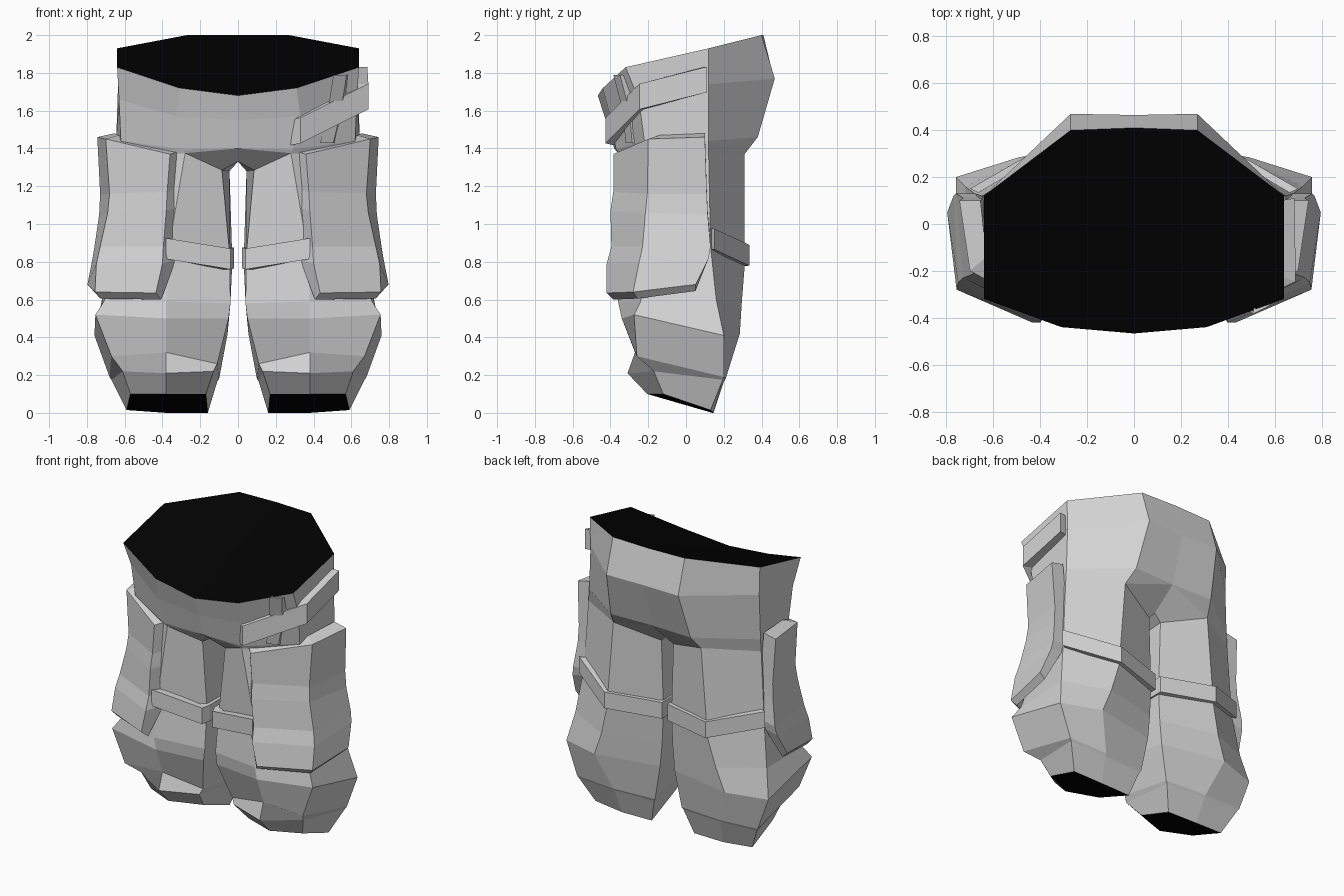
import bpy, bmesh
from mathutils import Vector

if "Cube" in bpy.data.objects:
    bpy.data.objects.remove(bpy.data.objects["Cube"])


def material(name, r, g, b):
    m = bpy.data.materials.new(name)
    m.diffuse_color = (r, g, b, 1)
    m.use_nodes = True
    m.node_tree.nodes["Principled BSDF"].inputs["Base Color"].default_value = m.diffuse_color
    return m


GREY = material("grey_cloth", 0.66, 0.66, 0.66)
BLACK = material("black_opening", 0.0005, 0.0005, 0.0005)


def build(name, verts, faces, dark=(), sides=(1, -1)):
    """Make a flat-shaded mesh from one half, repeated on the given x sides."""
    bm = bmesh.new()
    for s in sides:
        vs = [bm.verts.new((s * x, y, z)) for x, y, z in verts]
        for i, f in enumerate(faces):
            face = bm.faces.new([vs[k] for k in f])
            face.material_index = 1 if i in dark else 0
    bmesh.ops.remove_doubles(bm, verts=bm.verts, dist=0.0005)
    bmesh.ops.recalc_face_normals(bm, faces=bm.faces)
    me = bpy.data.meshes.new(name)
    bm.to_mesh(me)
    bm.free()
    me.materials.append(GREY)
    me.materials.append(BLACK)
    ob = bpy.data.objects.new(name, me)
    bpy.context.collection.objects.link(ob)
    return ob


def strips(rows, closed):
    """Quads joining consecutive rows of vertex indices."""
    faces = []
    for a, b in zip(rows, rows[1:]):
        n = len(a)
        for i in range(n if closed else n - 1):
            j = (i + 1) % n
            faces.append((a[i], a[j], b[j], b[i]))
    return faces


# --- Trousers: half hip rows run from front centre round the side to back centre
hip_rows = [
    [(0, -.467, 1.68), (.31, -.44, 1.72), (.64, -.32, 1.83),
     (.64, .12, 1.93), (.27, .40, 2.0), (0, .41, 2.0)],
    [(0, -.425, 1.55), (.33, -.40, 1.57), (.63, -.25, 1.66),
     (.635, .12, 1.74), (.27, .47, 1.77), (0, .465, 1.77)],
    [(0, -.38, 1.40), (.29, -.37, 1.395), (.62, -.22, 1.44),
     (.645, .12, 1.44), (.30, .38, 1.46), (0, .37, 1.46)],
]
# Leg rings: inner front, mid front, outer front, outer back, mid back, inner back
leg_rings = [
    [(.085, -.26, 1.285), (.28, -.36, 1.375), (.60, -.20, 1.36),
     (.65, .12, 1.36), (.33, .31, 1.37), (.045, .20, 1.28)],
    [(.045, -.27, .85), (.37, -.34, .85), (.62, -.21, .88),
     (.68, .13, .88), (.38, .31, .77), (.03, .20, .80)],
    [(.04, -.30, .58), (.38, -.36, .59), (.71, -.24, .59),
     (.72, .16, .60), (.43, .295, .58), (.04, .20, .58)],
    [(.05, -.30, .50), (.38, -.34, .50), (.755, -.275, .52),
     (.76, .20, .41), (.49, .285, .42), (.055, .20, .42)],
    [(.11, -.22, .26), (.38, -.27, .32), (.67, -.26, .30),
     (.68, .20, .19), (.40, .21, .18), (.10, .19, .18)],
    [(.13, -.23, .22), (.38, -.31, .21), (.61, -.17, .22),
     (.67, .195, .175), (.40, .20, .165), (.11, .185, .165)],
    [(.17, -.13, .10), (.38, -.205, .10), (.57, -.12, .10),
     (.59, .13, .015), (.38, .145, 0), (.16, .14, 0)],
]
verts = [v for row in hip_rows + leg_rings for v in row]
verts += [(0, -.22, 1.33), (0, .20, 1.33)]            # crotch centre
rows = [list(range(i * 6, i * 6 + 6)) for i in range(10)]
front_mid, back_mid = 60, 61
hip, top = rows[2], rows[3]
faces = [tuple(rows[0]), tuple(rows[9])]              # waist and cuff openings
faces += strips(rows[:3], False) + strips(rows[3:], True)
faces += [(hip[i], hip[i + 1], top[i + 1], top[i]) for i in (1, 2, 3)]
faces += [(hip[0], hip[1], top[1]), (hip[0], top[1], top[0], front_mid),
          (hip[5], hip[4], top[4]), (hip[5], top[4], top[5], back_mid),
          (front_mid, top[0], top[5], back_mid)]
build("trousers", verts, faces, dark=(0, 1))


# --- Cargo pockets wrapping the outer front corner of each leg
pocket_rows = [
    [(.36, -.385, 1.37), (.70, -.20, 1.45), (.745, .10, 1.46)],
    [(.375, -.385, 1.17), (.68, -.205, 1.16), (.73, .11, 1.16)],
    [(.38, -.40, 1.07), (.69, -.215, 1.06), (.735, .115, 1.05)],
    [(.395, -.395, .88), (.73, -.23, .88), (.76, .13, .88)],
    [(.40, -.42, .79), (.75, -.25, .79), (.77, .12, .82)],
    [(.435, -.42, .635), (.757, -.28, .64), (.797, .05, .68)],
]
pv = []
for i, (p1, p2, p3) in enumerate(pocket_rows):
    low = i == len(pocket_rows) - 1
    drop = -.035 if low else .02
    k = .4 if low else 1                              # tighter lip at the hem
    pv += [(p1[0] - .07 * k, p1[1] + .09 * k, p1[2] + drop), p1, p2, p3,
           (p3[0] - .09 * k, p3[1], p3[2] + drop),
           (p2[0] - .07 * k, p2[1] + .06 * k, p2[2] + drop)]
prow = [list(range(i * 6, i * 6 + 6)) for i in range(len(pocket_rows))]
pf = strips(prow, True)
for r in (prow[0], prow[-1]):
    pf += [(r[0], r[1], r[2], r[5]), (r[5], r[2], r[3], r[4])]
build("cargo_pocket", pv, pf)


# --- Straps: a band of given height and thickness following a path
def strap(name, path, centre, height, thick, sides=(1, -1)):
    vs, loops = [], []
    for p in path:
        p = Vector(p)
        out = Vector((p.x - centre[0], p.y - centre[1], 0)).normalized() * thick
        up = Vector((0, 0, height / 2))
        loops.append(list(range(len(vs), len(vs) + 4)))
        vs += [p - up - out, p - up, p + up, p + up - out]
    build(name, vs, strips(loops, True) + [tuple(loops[0]), tuple(loops[-1])],
          sides=sides)


strap("knee_strap",
      [(.38, -.385, .87), (.04, -.33, .815), (.02, -.28, .82), (.02, .23, .82),
       (.38, .335, .835), (.70, .15, .92)], (.36, 0), .11, .06)
strap("hip_strap",
      [(.285, -.385, 1.485), (.33, -.425, 1.495), (.69, -.245, 1.675),
       (.685, .11, 1.765)], (0, 0), .135, .06, sides=(1,))

# --- Belt loop hanging from the waist behind the hip strap
vs, loops = [], []
for x, y, z in ((.54, -.385, 1.79), (.51, -.335, 1.60), (.47, -.32, 1.43)):
    loops.append(list(range(len(vs), len(vs) + 4)))
    vs += [(x - .035, y, z), (x + .035, y + .035, z),
           (x + .055, y + .09, z), (x - .015, y + .06, z)]
build("belt_loop", vs, strips(loops, True) + [tuple(loops[0]), tuple(loops[-1])],
      sides=(1,))
